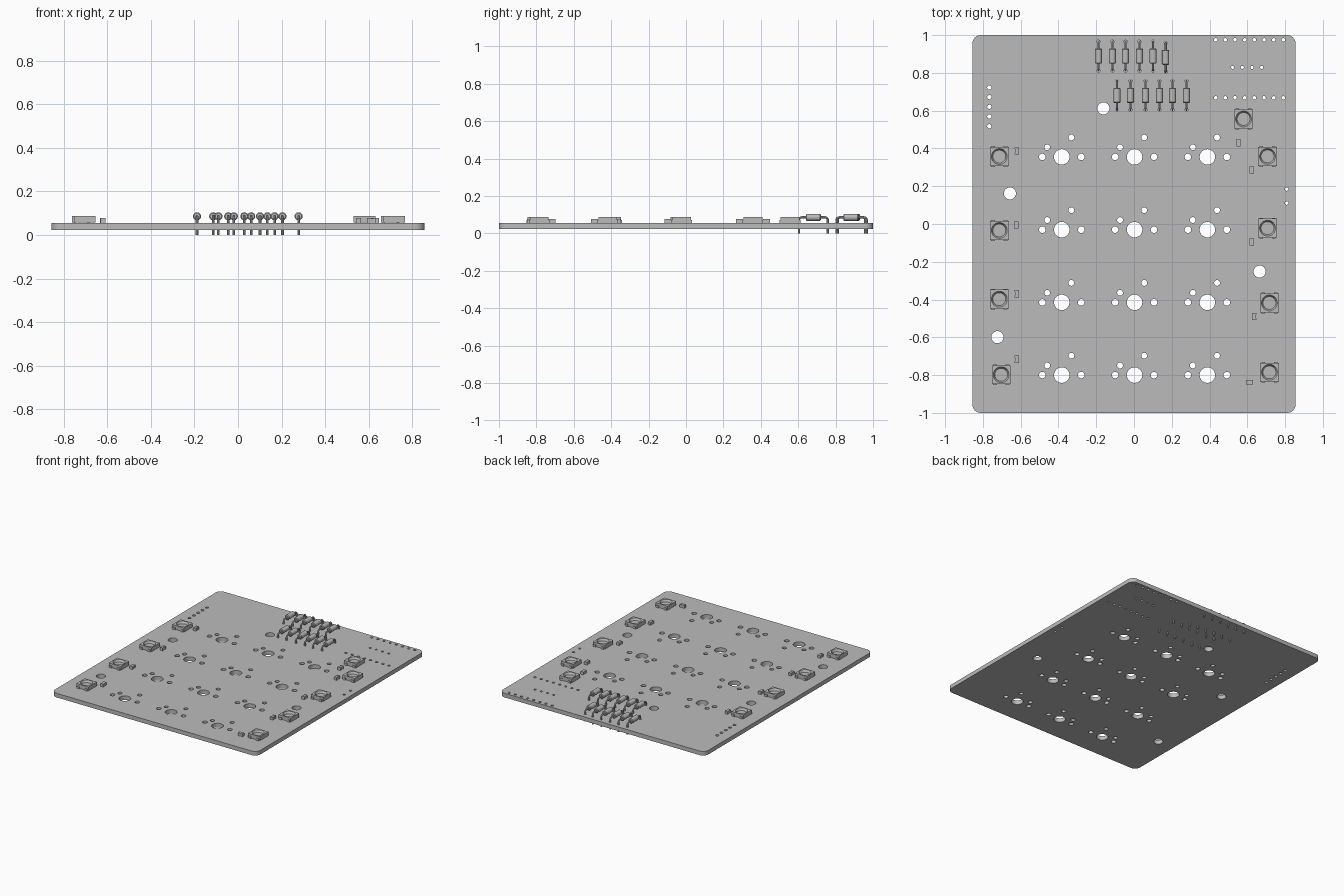
import bpy, bmesh
from math import sin, cos, pi
from mathutils import Matrix, Vector

if "Cube" in bpy.data.objects:
    bpy.data.objects.remove(bpy.data.objects["Cube"])

grey = bpy.data.materials.new("plain grey")
grey.use_nodes = True
grey.diffuse_color = (0.5, 0.5, 0.5, 1)
grey.node_tree.nodes["Principled BSDF"].inputs["Base Color"].default_value = (0.5, 0.5, 0.5, 1)

BOTTOM, TOP = 0.024, 0.055     # board faces
PITCH = 0.0513                 # pin header spacing
AXIS, HALF = 0.086, 0.077      # diode axis height, half lead spacing


def place(name, mesh, x=0, y=0, z=0, turn=0):
    ob = bpy.data.objects.new(name, mesh)
    ob.location, ob.rotation_euler.z = (x, y, z), turn
    bpy.context.collection.objects.link(ob)
    return ob


def smooth(ob):
    bpy.ops.object.select_all(action='DESELECT')
    ob.select_set(True)
    bpy.context.view_layer.objects.active = ob
    bpy.ops.object.shade_smooth_by_angle(angle=pi / 6)


def mesh_from(bm, name):
    bmesh.ops.recalc_face_normals(bm, faces=bm.faces)
    me = bpy.data.meshes.new(name)
    bm.to_mesh(me)
    bm.free()
    me.materials.append(grey)
    return me


def curve_mesh(curve, name):
    """Turn a curve into a welded mesh."""
    ob = place(name + "_curve", curve)
    bpy.context.view_layer.update()
    dg = bpy.context.evaluated_depsgraph_get()
    me = bpy.data.meshes.new_from_object(ob.evaluated_get(dg))
    bpy.data.objects.remove(ob)
    bm = bmesh.new()
    bm.from_mesh(me)
    bmesh.ops.remove_doubles(bm, verts=bm.verts, dist=1e-5)
    return bm


def add_spline(curve, pts, cyclic):
    sp = curve.splines.new('POLY')
    sp.points.add(len(pts) - 1)
    for p, co in zip(sp.points, pts):
        p.co = (*co, 1)
    sp.use_cyclic_u = cyclic


def loft(bm, rings):
    loops = [[bm.verts.new(p) for p in ring] for ring in rings]
    for a, b in zip(loops, loops[1:]):
        for i in range(len(a)):
            j = (i + 1) % len(a)
            bm.faces.new((a[i], a[j], b[j], b[i]))
    bm.faces.new(loops[0][::-1])
    bm.faces.new(loops[-1])


def box(bm, size, centre):
    m = Matrix.Translation(centre) @ Matrix.Diagonal((*size, 1))
    bmesh.ops.create_cube(bm, size=1, matrix=m)


def circle(r, z, n=32):
    return [Vector((r * cos(2 * pi * i / n), r * sin(2 * pi * i / n), z)) for i in range(n)]


def square(h, z):
    ring = []
    for p in circle(1, 0):
        s = h / max(abs(p.x), abs(p.y))
        ring.append(Vector((p.x * s, p.y * s, z)))
    return ring


# Diode positions in two staggered rows
diodes = [(x, 0.889) for x in (-0.188, -0.114, -0.045, 0.029, 0.101)] + [(0.168, 0.882)]
diodes += [(x, 0.681) for x in (-0.09, -0.019, 0.061, 0.135, 0.204, 0.278)]

# Holes: (x, y, radius)
holes = [(-0.162, 0.612, 0.032), (-0.657, 0.162, 0.032),
         (0.665, -0.252, 0.032), (-0.723, -0.599, 0.032)]
for col in range(3):
    for row in range(4):
        x, y = 0.003 + 0.3855 * (col - 1), 0.355 - 0.385 * row
        holes += [(x, y, 0.041), (x - 0.103, y, 0.0175), (x + 0.103, y, 0.0175),
                  (x - 0.077, y + 0.051, 0.0155), (x + 0.051, y + 0.103, 0.0155)]
for i in range(8):
    holes += [(0.432 + PITCH * i, y, 0.0095) for y in (0.975, 0.668)]
holes += [(0.522 + PITCH * i, 0.829, 0.0085) for i in range(4)]
holes += [(-0.766, 0.723 - PITCH * i, 0.0115) for i in range(5)]
holes += [(0.808, y, 0.0095) for y in (0.185, 0.111)]
holes += [(x, y + s * HALF, 0.008) for x, y in diodes for s in (-1, 1)]

# Circuit board: rounded outline with all holes, extruded
outline = bpy.data.curves.new("board_outline", 'CURVE')
outline.dimensions, outline.fill_mode = '2D', 'BOTH'
outline.extrude = (TOP - BOTTOM) / 2
R = 0.045
rim = []
for k, (sx, sy) in enumerate([(1, 1), (-1, 1), (-1, -1), (1, -1)]):
    for i in range(9):
        a = (k + i / 8) * pi / 2
        rim.append((sx * (0.856 - R) + R * cos(a), sy * (1 - R) + R * sin(a), 0))
add_spline(outline, rim, True)
for x, y, r in holes:
    add_spline(outline, [p + Vector((x, y, 0)) for p in circle(r, 0, 32 if r > 0.03 else 16)], True)
board = place("circuit_board", mesh_from(curve_mesh(outline, "circuit_board"), "circuit_board"),
              z=(TOP + BOTTOM) / 2)
smooth(board)

# Diode: bent wire lead through a cylindrical body
wire = bpy.data.curves.new("lead_path", 'CURVE')
wire.dimensions = '3D'
wire.bevel_depth, wire.bevel_resolution, wire.use_fill_caps = 0.006, 2, True
B = 0.014
half = [(0, -HALF, 0)]
for i in range(6):
    a = pi / 2 * i / 5
    half.append((0, -HALF + B - B * cos(a), AXIS - B + B * sin(a)))
add_spline(wire, half + [(0, -y, z) for _, y, z in reversed(half)], False)
bm = curve_mesh(wire, "diode")
profile = [(0.014, -0.04), (0.0185, -0.036), (0.0185, 0.036), (0.014, 0.04)]
loft(bm, [[Vector((p.x, t, AXIS + p.y)) for p in circle(r, 0, 20)] for r, t in profile])
diode = mesh_from(bm, "diode")
for i, (x, y) in enumerate(diodes):
    ob = place(f"diode_{i + 1}", diode, x, y)
    if i == 0:
        smooth(ob)

# Light chip: square housing with round cup and four feet
bm = bmesh.new()
loft(bm, [square(0.05, 0.002), square(0.05, 0.032), circle(0.042, 0.032),
          circle(0.034, 0.016)])
for sx in (-1, 1):
    for sy in (-1, 1):
        box(bm, (0.02, 0.014, 0.016), (sx * 0.033, sy * 0.048, 0.008))
chip = mesh_from(bm, "light_chip")
chips = [(-0.713, 0.357), (-0.713, -0.034), (-0.713, -0.398), (-0.703, -0.798), (0.58, 0.556),
         (0.707, 0.358), (0.707, -0.022), (0.717, -0.418), (0.717, -0.785)]
for i, (x, y) in enumerate(chips):
    ob = place(f"light_chip_{i + 1}", chip, x, y, TOP)
    if i == 0:
        smooth(ob)

# Capacitor: small block with slightly larger end caps
bm = bmesh.new()
box(bm, (0.021, 0.026, 0.02), (0, 0, 0.011))
for s in (-1, 1):
    box(bm, (0.023, 0.009, 0.022), (0, s * 0.0145, 0.011))
cap = mesh_from(bm, "capacitor")
caps = [(-0.62, 0.386), (-0.623, -0.005), (-0.62, -0.369), (-0.62, -0.716),
        (0.553, 0.43), (0.623, 0.286), (0.623, -0.096), (0.636, -0.49), (0.612, -0.838)]
for i, (x, y) in enumerate(caps):
    place(f"capacitor_{i + 1}", cap, x, y, TOP, pi / 2 if i == len(caps) - 1 else 0)
